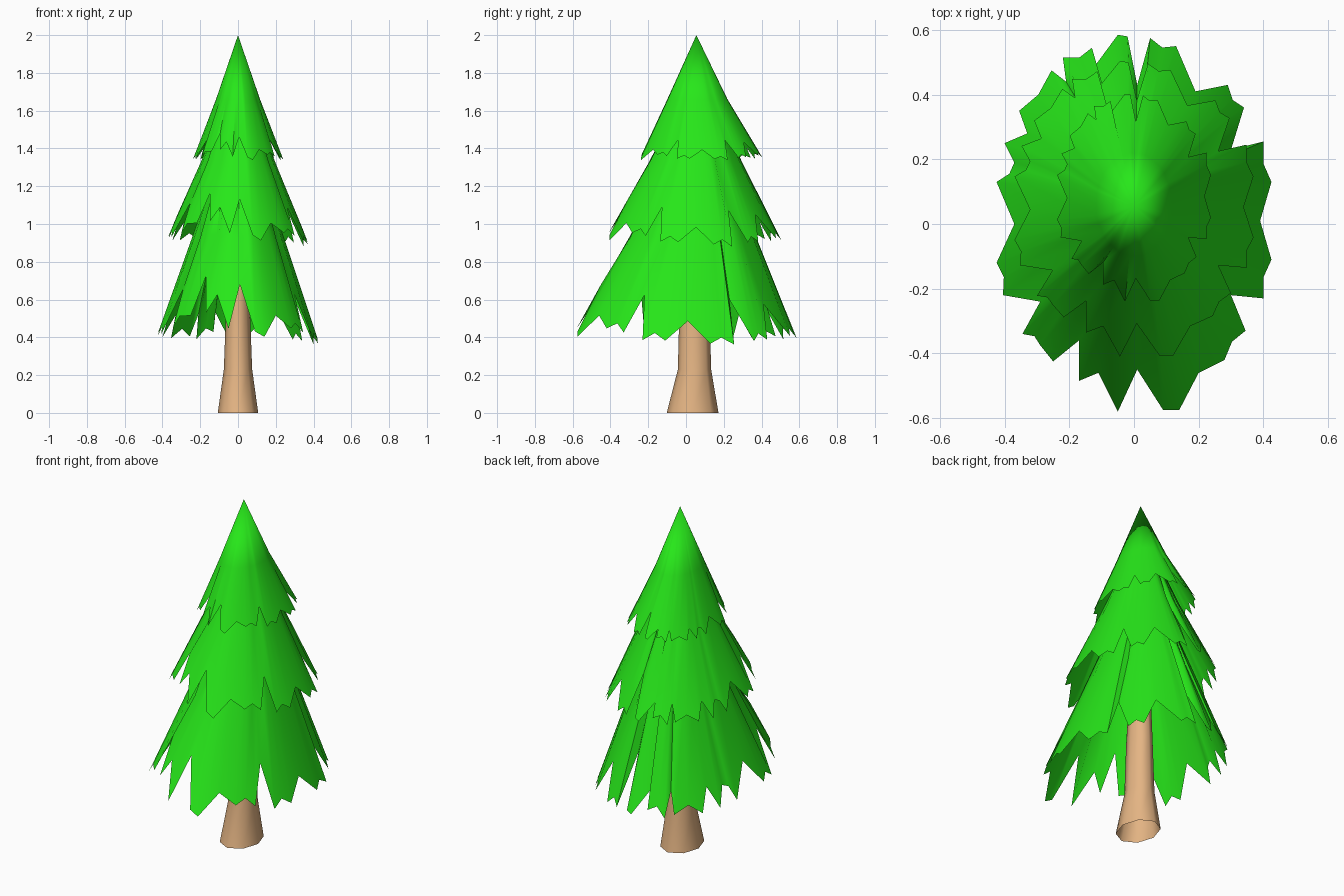
import bpy, bmesh, math

if "Cube" in bpy.data.objects:
    bpy.data.objects.remove(bpy.data.objects["Cube"])

def material(name, rgb):
    m = bpy.data.materials.new(name)
    m.diffuse_color = (*rgb, 1)
    m.use_nodes = True
    m.node_tree.nodes["Principled BSDF"].inputs["Base Color"].default_value = m.diffuse_color
    return m

def loft(name, rings, mat, apex=None, angle=60):
    """Skin a stack of equal-length vertex rings, optionally closed by a tip."""
    bm = bmesh.new()
    rows = [[bm.verts.new(p) for p in ring] for ring in rings]
    n = len(rows[0])
    for lo, hi in zip(rows, rows[1:]):
        for i in range(n):
            j = (i + 1) % n
            bm.faces.new((lo[i], lo[j], hi[j], hi[i]))
    if apex:
        tip = bm.verts.new(apex)
        for i in range(n):
            bm.faces.new((rows[-1][i], rows[-1][(i + 1) % n], tip))
    mesh = bpy.data.meshes.new(name)
    bm.to_mesh(mesh)
    bm.free()
    ob = bpy.data.objects.new(name, mesh)
    bpy.context.collection.objects.link(ob)
    mesh.materials.append(mat)
    bpy.ops.object.select_all(action='DESELECT')
    ob.select_set(True)
    bpy.context.view_layer.objects.active = ob
    bpy.ops.object.shade_smooth_by_angle(angle=math.radians(angle))
    return ob

green = material("needles", (0.02, 0.80, 0.01))
tan = material("bark", (0.78, 0.46, 0.23))

# Jagged hem of the lowest branch skirt, seen from above (clockwise from back)
HEM = [(-.05, .585), (-.02, .58), (.01, .43), (.05, .575), (.13, .55), (.19, .41),
       (.29, .43), (.34, .36), (.30, .23), (.40, .255), (.425, .13), (.39, .01),
       (.425, -.11), (.40, -.23), (.30, -.22), (.345, -.33), (.28, -.42), (.20, -.46),
       (.14, -.575), (.09, -.575), (.01, -.45), (-.05, -.58), (-.11, -.46), (-.17, -.485),
       (-.17, -.36), (-.25, -.425), (-.29, -.375), (-.345, -.34), (-.29, -.24),
       (-.405, -.22), (-.425, -.12), (-.37, 0), (-.425, .13), (-.37, .19), (-.40, .25),
       (-.33, .28), (-.355, .35), (-.255, .475), (-.21, .44), (-.22, .515), (-.13, .545),
       (-.12, .49)]
HEM = [(x / .42, y / .58) for x, y in reversed(HEM)]

# Small nicks halfway along the straight tips
nicked = []
for a, b in zip(HEM, HEM[1:] + HEM[:1]):
    nicked.append(a)
    if min(math.hypot(*a), math.hypot(*b)) > .93 and math.dist(a, b) > .14:
        nicked.append(((a[0] + b[0]) * .485, (a[1] + b[1]) * .485))
HEM = nicked

def skirt(name, rx, ry, cy, z_tip, slope, tilt, rings, apex=None):
    """One branch tier: jagged hem, then rings (z, scale, centre y, fold depth)."""
    rows = [[]]
    for x, y in HEM:
        z = max(z_tip - .04, z_tip + slope * (1 - math.hypot(x, y)))
        rows[0].append((x * rx, cy + y * ry, z - tilt * (x + y)))
    for z, s, c, fold in rings:
        row = []
        for x, y in HEM:
            r = math.hypot(x, y)
            k = s * (1 + fold * (r - 1)) / r
            row.append((x * k * rx, c + y * k * ry, z))
        rows.append(row)
    return loft(name, rows, green, apex)

# Branch tiers
skirt("lower_branches", .42, .58, 0, .43, 1.05, .02,
      [(.93, .58, .035, .5), (1.18, .38, .05, .2)])
skirt("middle_branches", .365, .455, .045, .94, .8, .015,
      [(1.33, .54, .05, .4), (1.58, .28, .06, 0)])
skirt("top_branches", .235, .32, .08, 1.36, .45, 0,
      [(1.66, .50, .06, .08)], (0, .055, 2))

# Trunk with a flared foot
loft("trunk", [[(rx * math.cos(a), cy + ry * math.sin(a), z)
                for a in (math.tau * i / 8 for i in range(8))]
               for z, rx, ry, cy in ((0, .107, .137, .035), (.23, .075, .088, .045),
                                     (.55, .063, .08, .045), (1.0, .045, .06, .05))], tan)
